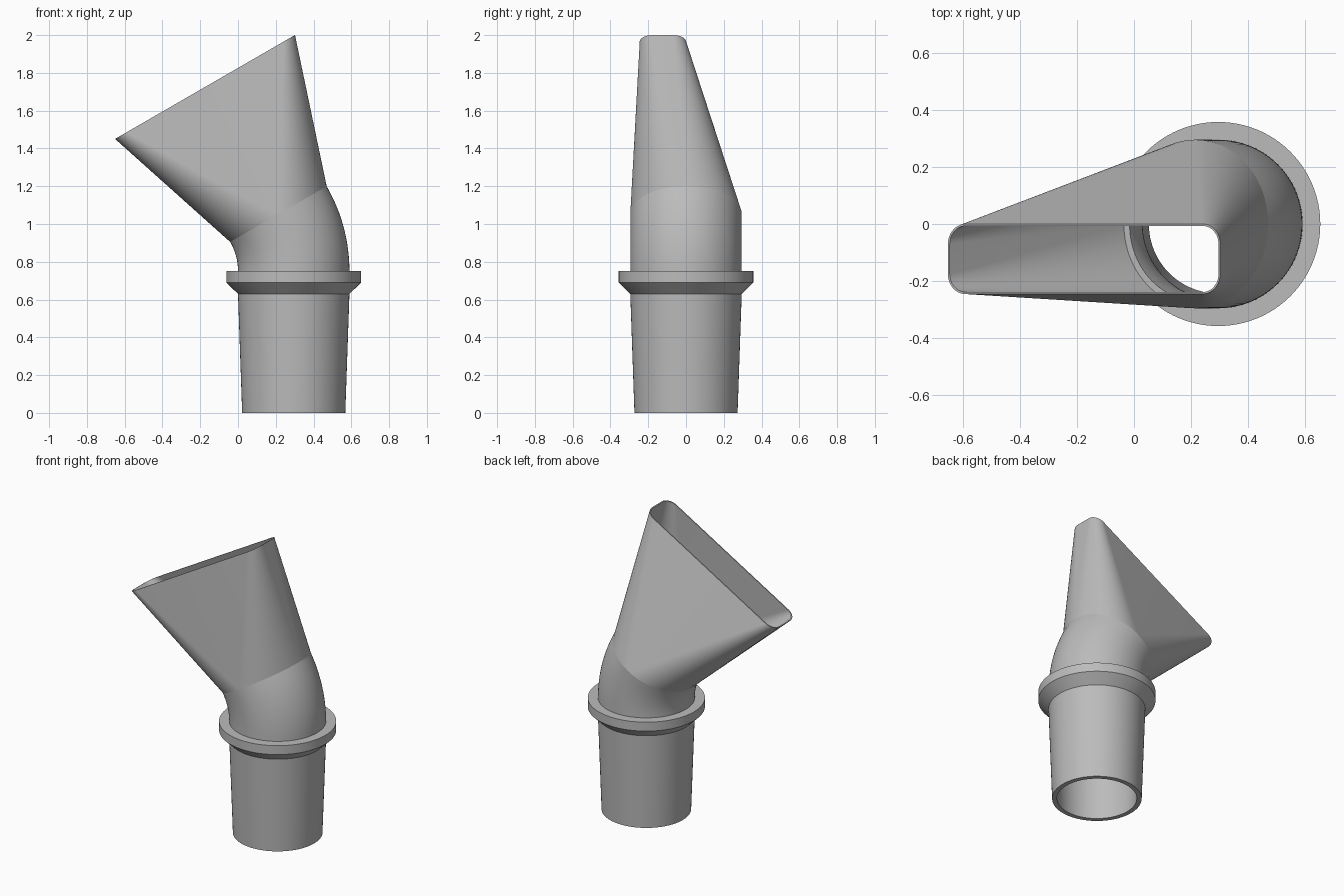
import bpy, bmesh
from math import sin, cos, pi, radians
from mathutils import Vector

cube = bpy.data.objects.get("Cube")
if cube:
    bpy.data.objects.remove(cube)

grey = bpy.data.materials.new("plain grey")
grey.use_nodes = True
COLOUR = (0.5, 0.5, 0.5, 1)
grey.diffuse_color = COLOUR
grey.node_tree.nodes["Principled BSDF"].inputs["Base Color"].default_value = COLOUR

QUARTER = 24                    # segments per quarter turn
AXIS_X = 0.295                  # pipe axis
COLLAR_TOP = 0.75
BEND_RADIUS = 0.605
BEND = radians(30)


def ring(centre, tilt, radius, half_u=0, half_v=0):
    """Rounded rectangle (a circle when the halves are 0) in a tilted plane."""
    u_dir = Vector((cos(tilt), 0, sin(tilt)))
    v_dir = Vector((0, 1, 0))
    points = []
    for q, (su, sv) in enumerate(((1, 1), (-1, 1), (-1, -1), (1, -1))):
        for i in range(QUARTER + 1):
            a = (q + i / QUARTER) * pi / 2
            points.append(centre + u_dir * (su * half_u + radius * cos(a))
                          + v_dir * (sv * half_v + radius * sin(a)))
    return points


def loft(name, rings):
    """Closed shell: skin the rings in order and join the last to the first."""
    bm = bmesh.new()
    loops = [[bm.verts.new(p) for p in r] for r in rings]
    count = len(loops[0])
    for k, low in enumerate(loops):
        high = loops[(k + 1) % len(loops)]
        for i in range(count):
            j = (i + 1) % count
            bm.faces.new((low[i], low[j], high[j], high[i]))
    bmesh.ops.remove_doubles(bm, verts=bm.verts, dist=0.0001)
    bmesh.ops.recalc_face_normals(bm, faces=bm.faces)
    mesh = bpy.data.meshes.new(name)
    bm.to_mesh(mesh)
    bm.free()
    mesh.materials.append(grey)
    obj = bpy.data.objects.new(name, mesh)
    bpy.context.collection.objects.link(obj)
    bpy.ops.object.select_all(action='DESELECT')
    obj.select_set(True)
    bpy.context.view_layer.objects.active = obj
    bpy.ops.object.shade_smooth_by_angle(angle=radians(25))
    return obj


# Tapered hose socket with its stop collar: (radius, height) profile
profile = [(0.273, 0), (0.295, 0.63), (0.357, 0.69), (0.357, COLLAR_TOP),
           (0.265, COLLAR_TOP), (0.265, 0.63), (0.243, 0)]
loft("socket_and_collar",
     [ring(Vector((AXIS_X, 0, z)), 0, r) for r, z in profile])


# Elbow bending toward -x
def bend_centre(a):
    return Vector((AXIS_X - BEND_RADIUS * (1 - cos(a)), 0,
                   COLLAR_TOP + BEND_RADIUS * sin(a)))


STEPS = 12
angles = [BEND * i / STEPS for i in range(STEPS + 1)]
outer = [ring(bend_centre(a), a, 0.295) for a in angles]
inner = [ring(bend_centre(a), a, 0.265) for a in reversed(angles)]
loft("elbow", outer + inner)

# Flat thin-walled nozzle: round at the elbow, a rounded slot at the mouth
base = bend_centre(BEND)
mouth = base + Vector((-sin(BEND), 0, cos(BEND))) * 0.777 + Vector((0, -0.1225, 0))
WALL, CORNER = 0.007, 0.07
half_u, half_v = 0.55 - CORNER, 0.1225 - CORNER
loft("nozzle", [
    ring(base, BEND, 0.295),
    ring(mouth, BEND, CORNER, half_u, half_v),
    ring(mouth, BEND, CORNER - WALL, half_u, half_v),
    ring(base, BEND, 0.295 - WALL),
])
